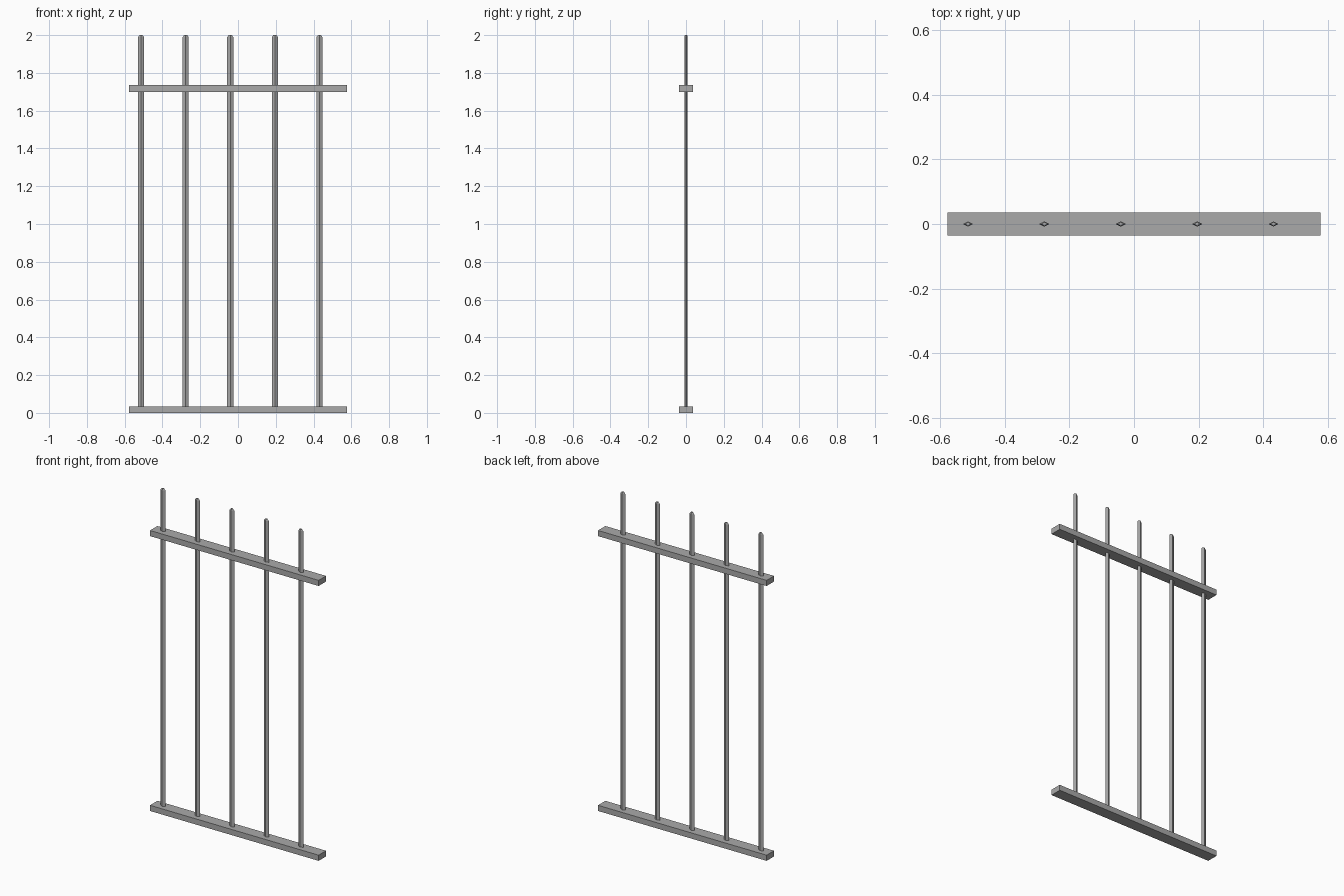
import bpy, bmesh

if "Cube" in bpy.data.objects:
    bpy.data.objects.remove(bpy.data.objects["Cube"])

metal = bpy.data.materials.new("grey_metal")
metal.diffuse_color = (0.40, 0.40, 0.40, 1)
metal.use_nodes = True
metal.node_tree.nodes["Principled BSDF"].inputs["Base Color"].default_value = metal.diffuse_color


def finish(bm, name, smooth):
    bmesh.ops.recalc_face_normals(bm, faces=bm.faces)
    me = bpy.data.meshes.new(name)
    bm.to_mesh(me)
    bm.free()
    me.materials.append(metal)
    for p in me.polygons:
        p.use_smooth = smooth
    ob = bpy.data.objects.new(name, me)
    bpy.context.collection.objects.link(ob)
    return ob


# Flat horizontal rails
def rail(name, z0, z1):
    bm = bmesh.new()
    bmesh.ops.create_cube(bm, size=1)
    for v in bm.verts:
        v.co.x *= 1.154
        v.co.y *= 0.072
        v.co.z = z0 if v.co.z < 0 else z1
    finish(bm, name, False)


rail("bottom_rail", 0.0, 0.035)
rail("top_rail", 1.70, 1.735)


# Upright bars: diamond section with a tapered tip
def bar(name, x):
    bm = bmesh.new()
    rings = []
    for z, rx, ry in ((0.02, 0.016, 0.008), (1.99, 0.016, 0.008), (2.0, 0.008, 0.006)):
        rings.append([bm.verts.new((x + a * rx, b * ry, z))
                      for a, b in ((1, 0), (0, 1), (-1, 0), (0, -1))])
    for lo, hi in zip(rings, rings[1:]):
        for i in range(4):
            j = (i + 1) % 4
            bm.faces.new((lo[i], lo[j], hi[j], hi[i]))
    bm.faces.new(rings[0])
    bm.faces.new(rings[-1])
    finish(bm, name, False)


for i in range(5):
    bar(f"upright_bar_{i + 1}", -0.513 + 0.236 * i)
